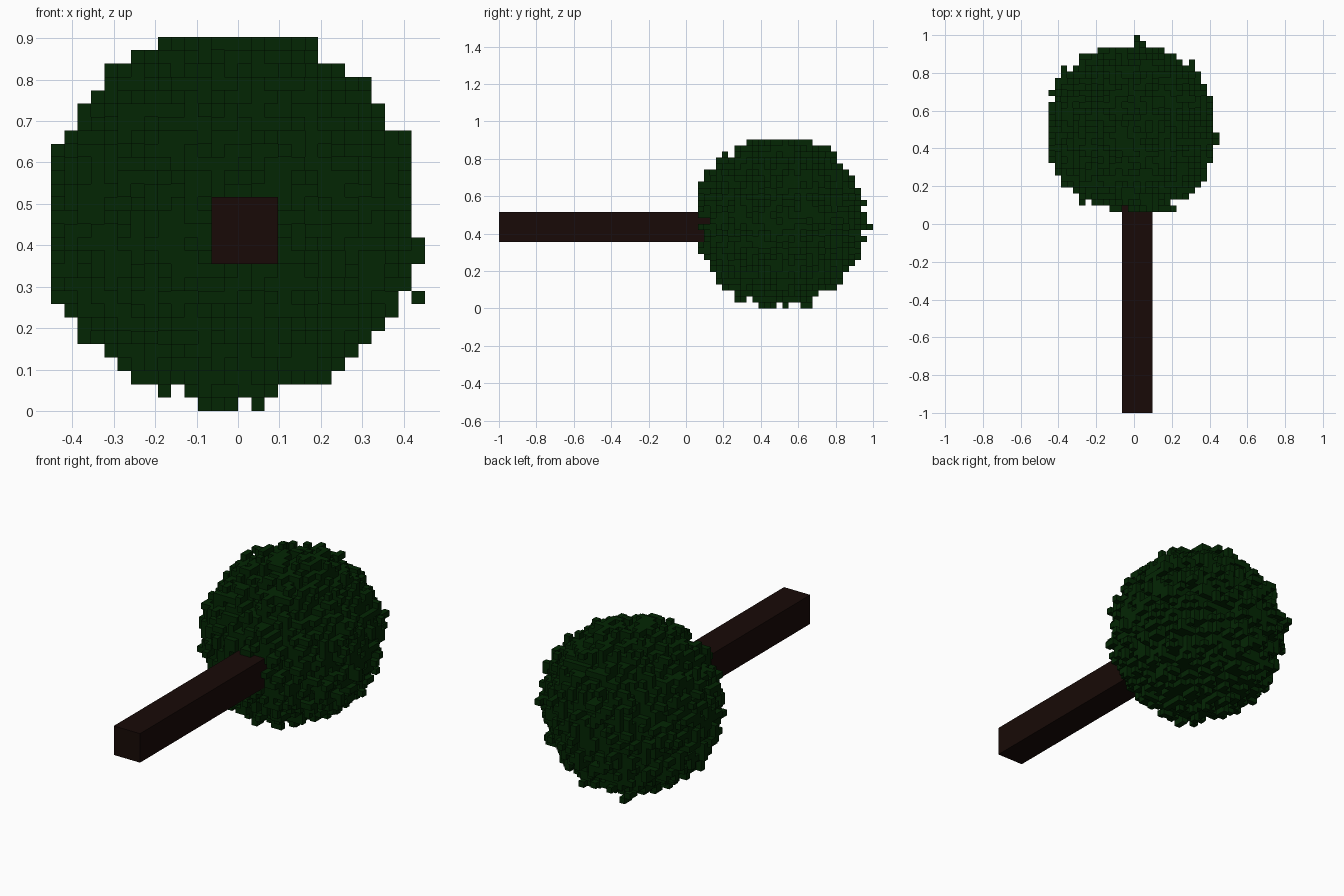
import bpy, bmesh, random
from mathutils import Vector

if "Cube" in bpy.data.objects:
    bpy.data.objects.remove(bpy.data.objects["Cube"])

random.seed(11)
V = 2 / 62                                  # voxel edge length
ORIGIN = Vector((-14 * V, -1, 0))           # corner of the voxel grid
CENTRE = (13, 46, 14)                       # crown centre voxel
TRUNK_LO, TRUNK_HI = (12, 0, 11), (17, 36, 16)
DIRS = [(1, 0, 0), (-1, 0, 0), (0, 1, 0), (0, -1, 0), (0, 0, 1), (0, 0, -1)]


def step(c, d):
    return tuple(a + b for a, b in zip(c, d))


def material(name, rgb):
    m = bpy.data.materials.new(name)
    m.diffuse_color = (*rgb, 1)
    m.use_nodes = True
    m.node_tree.nodes["Principled BSDF"].inputs["Base Color"].default_value = m.diffuse_color
    return m


def finish(name, bm, mat):
    me = bpy.data.meshes.new(name)
    bm.to_mesh(me)
    bm.free()
    me.materials.append(mat)
    bpy.context.collection.objects.link(bpy.data.objects.new(name, me))


def in_trunk(c):
    return all(l <= a < h for a, l, h in zip(c, TRUNK_LO, TRUNK_HI))


def dist(c):
    return sum((a - b) ** 2 for a, b in zip(c, CENTRE)) ** 0.5


# Crown: ball of voxels with a ragged surface, grown outward from the middle
grid = [(x, y, z) for x in range(27) for y in range(33, 61) for z in range(28)]
leaves = set()
for c in sorted(grid, key=dist):
    if dist(c) < min(random.gauss(13.3, 0.9), 15.3):
        if dist(c) < 11 or any(step(c, d) in leaves for d in DIRS):
            leaves.add(c)
# stray tips at the right and back
leaves |= {(27, 45, 8), (27, 44, 11), (27, 44, 12), (26, 44, 11), (26, 44, 12),
           (14, 60, 13), (14, 61, 13)}
leaves = {c for c in leaves if not in_trunk(c)}

# Skin only the exposed voxel sides
bm = bmesh.new()
for c in leaves:
    for d in DIRS:
        n = step(c, d)
        if n in leaves or in_trunk(n):
            continue
        nv = Vector(d)
        u = Vector((d[1], d[2], d[0]))
        w = nv.cross(u)
        if u.cross(w).dot(nv) < 0:
            w = -w
        mid = Vector(c) + Vector((.5, .5, .5)) + nv * .5
        corners = [mid + u * a + w * b for a, b in ((-.5, -.5), (.5, -.5), (.5, .5), (-.5, .5))]
        bm.faces.new([bm.verts.new(ORIGIN + p * V) for p in corners])
finish("crown", bm, material("leaf_green", (0.001, 0.019, 0.001)))

# Trunk: one square beam running into the crown
bm = bmesh.new()
bmesh.ops.create_cube(bm, size=1)
lo, hi = Vector(TRUNK_LO), Vector(TRUNK_HI)
for v in bm.verts:
    p = (lo + hi) / 2 + v.co * (hi - lo)
    v.co = ORIGIN + p * V
finish("trunk", bm, material("bark_brown", (0.009, 0.003, 0.002)))
